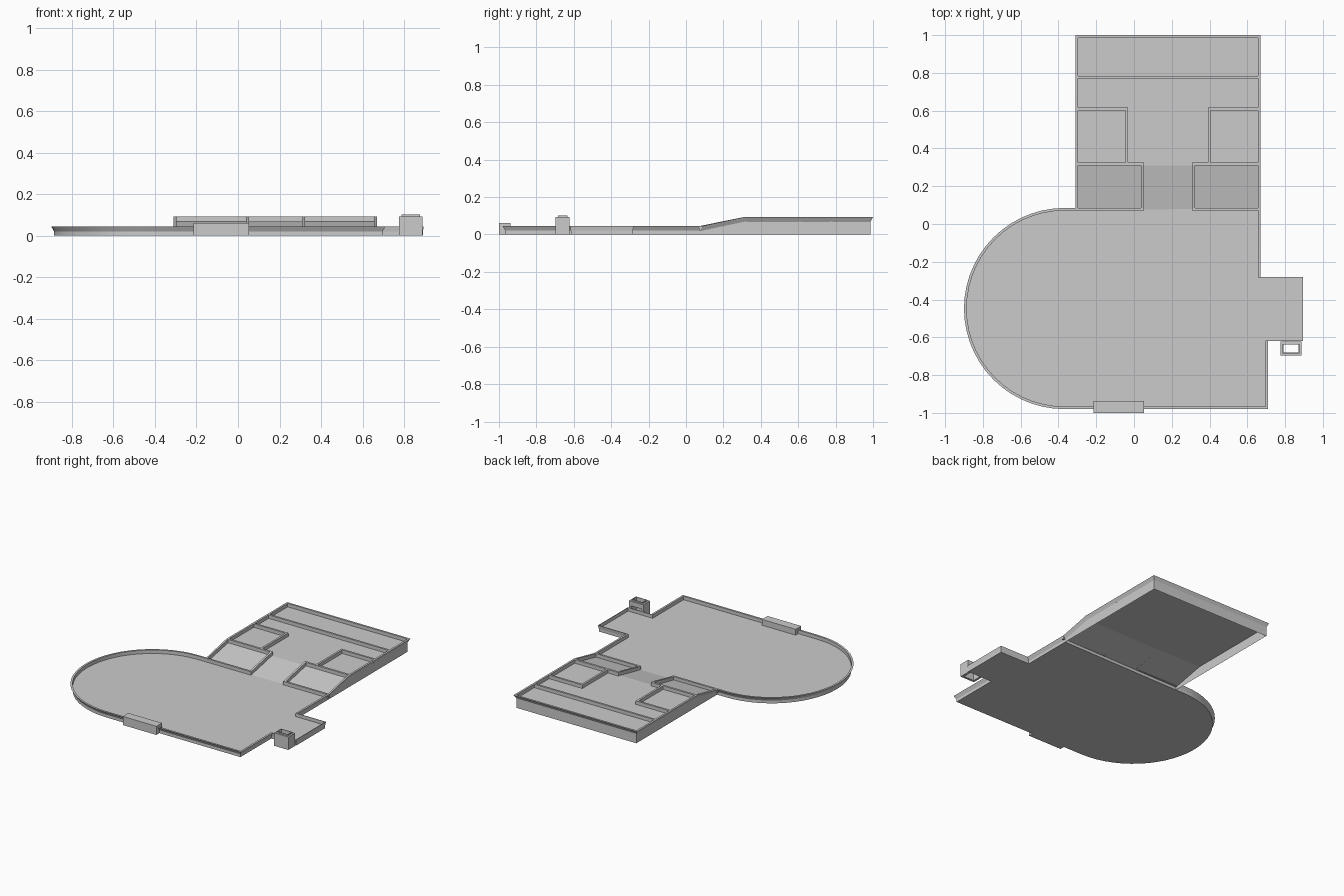
import bpy, math
from mathutils import Vector

if "Cube" in bpy.data.objects:
    bpy.data.objects.remove(bpy.data.objects["Cube"])

LIP = 0.025            # wall height above the floor
Y0, Y1 = 0.085, 0.31   # foot and head of the ramp
LOW, HIGH = 0.02, 0.068


def floor_z(y):
    t = min(max((y - Y0) / (Y1 - Y0), 0), 1)
    return LOW + t * (HIGH - LOW)


def make(name, verts, faces):
    me = bpy.data.meshes.new(name)
    me.from_pydata([tuple(v) for v in verts], [], faces)
    me.update()
    ob = bpy.data.objects.new(name, me)
    bpy.context.collection.objects.link(ob)
    return ob


BOX = [(3, 2, 1, 0), (4, 5, 6, 7), (0, 1, 5, 4), (1, 2, 6, 5), (2, 3, 7, 6), (3, 0, 4, 7)]


def box(name, x0, x1, y0, y1, z0, z1):
    c = [(x0, y0), (x1, y0), (x1, y1), (x0, y1)]
    return make(name, [(x, y, z) for z in (z0, z1) for x, y in c], BOX)


def divider(name, x0, x1, y0, y1):
    # low wall that follows the floor slope
    c = [(x0, y0), (x1, y0), (x1, y1), (x0, y1)]
    v = [(x, y, floor_z(y)) for x, y in c] + [(x, y, floor_z(y) + LIP) for x, y in c]
    return make(name, v, BOX)


# Outline of the lip, counter-clockwise: (x, y, lip width of the edge that follows)
W, T = 0.014, 0.004
path = [(0.71, -0.98, W), (0.71, -0.62, T), (0.895, -0.62, T), (0.895, -0.28, T),
        (0.67, -0.28, W), (0.67, Y0, W), (0.67, Y1, W), (0.67, 1, W),
        (-0.31, 1, W), (-0.31, Y1, W), (-0.31, Y0, W)]
R, CX, CY = 0.5325, -0.3675, -0.4475
SEG = 28
for i in range(SEG + 1):
    a = math.pi / 2 + math.pi * i / SEG
    path.append((CX + R * math.cos(a), CY + R * math.sin(a), W))
n = len(path)


def inset(i):
    # mitred corner between the two offset edges
    p0, p1, p2 = (Vector(path[k % n][:2]) for k in (i - 1, i, i + 1))
    d1, d2 = (p1 - p0).normalized(), (p2 - p1).normalized()
    n1, n2 = Vector((-d1.y, d1.x)), Vector((-d2.y, d2.x))
    w1, w2 = path[i - 1][2], path[i][2]
    det = n1.x * n2.y - n1.y * n2.x
    if abs(det) < 1e-4:
        return p1 + n1 * w1
    return p1 + Vector(((w1 * n2.y - w2 * n1.y) / det, (n1.x * w2 - n2.x * w1) / det))


inner = [inset(i) for i in range(n)]

# Perimeter wall: vertical skirt, flared lip, flat top, vertical inside
verts, faces = [], []
for (x, y, w), q in zip(path, inner):
    f = floor_z(y)
    verts += [(q.x, q.y, 0), (q.x, q.y, f), (x, y, f + LIP), (q.x, q.y, f + LIP)]
for i in range(n):
    a, b = 4 * i, 4 * ((i + 1) % n)
    faces += [(a, b, b + 1, a + 1), (a + 1, b + 1, b + 2, a + 2),
              (a + 2, b + 2, b + 3, a + 3), (a + 3, b + 3, b + 1, a + 1)]
wall = make("perimeter_wall", verts, faces)
bpy.context.view_layer.objects.active = wall
wall.select_set(True)
bpy.ops.object.shade_smooth_by_angle(angle=math.radians(30))


# Floors
def floor(name, ids, z=None, flip=False):
    v = [(inner[i].x, inner[i].y, floor_z(path[i][1]) if z is None else z) for i in ids]
    order = list(range(len(v)))
    make(name, v, [order[::-1] if flip else order])


arena = list(range(0, 6)) + list(range(10, n))
floor("arena_floor", arena)
floor("arena_underside", arena, 0, True)
floor("ramp_floor", [5, 6, 9, 10])
floor("deck_floor", [6, 7, 8, 9])
a, b = inner[5], inner[10]
make("ramp_riser", [(a.x, a.y, 0), (b.x, b.y, 0), (b.x, b.y, LOW), (a.x, a.y, LOW)], [(0, 1, 2, 3)])

# Dividing walls, mirrored about the passage centre
D = 0.014
box("deck_cross_divider", -0.297, 0.657, 0.77, 0.784, HIGH, HIGH + LIP)
for side, s in (("left", 1), ("right", -1)):
    def bar(name, x0, x1, y0, y1):
        if s < 0:
            x0, x1 = 0.36 - x1, 0.36 - x0
        divider(side + name, x0, x1, y0, y1)
    bar("_upper_bay_back", -0.297, -0.032, 0.602, 0.616)
    bar("_upper_bay_side", -0.032 - D, -0.032, 0.325, 0.602)
    bar("_bay_middle", -0.297, 0.052, Y1, 0.325)
    bar("_lower_bay_side", 0.052 - D, 0.052, Y0, Y1)
    bar("_lower_bay_front", -0.31, 0.052, Y0 - D, Y0)

# Front bench
box("front_bench", -0.215, 0.052, -1.0, -0.937, 0, 0.062)

# Hollow tower beside the alcove, with a doorway in its back
x0, x1, y0, y1, H = 0.775, 0.888, -0.697, -0.622, 0.093
t = 0.016
box("tower_front", x0, x1, y0, y0 + t, 0, H)
box("tower_left", x0, x0 + t, y0 + t, y1, 0, H)
box("tower_right", x1 - t, x1, y0 + t, y1, 0, H)
box("tower_back_lintel", x0 + t, x1 - t, y1 - t, y1, 0.06, H)
# Small rim on the tower opening
e = 0.004
box("rim_front", x0 + t - e, x1 - t + e, y0 + t - e, y0 + t, H, H + 0.009)
box("rim_back", x0 + t - e, x1 - t + e, y1 - t, y1 - t + e, H, H + 0.009)
box("rim_left", x0 + t - e, x0 + t, y0 + t, y1 - t, H, H + 0.009)
box("rim_right", x1 - t, x1 - t + e, y0 + t, y1 - t, H, H + 0.009)
